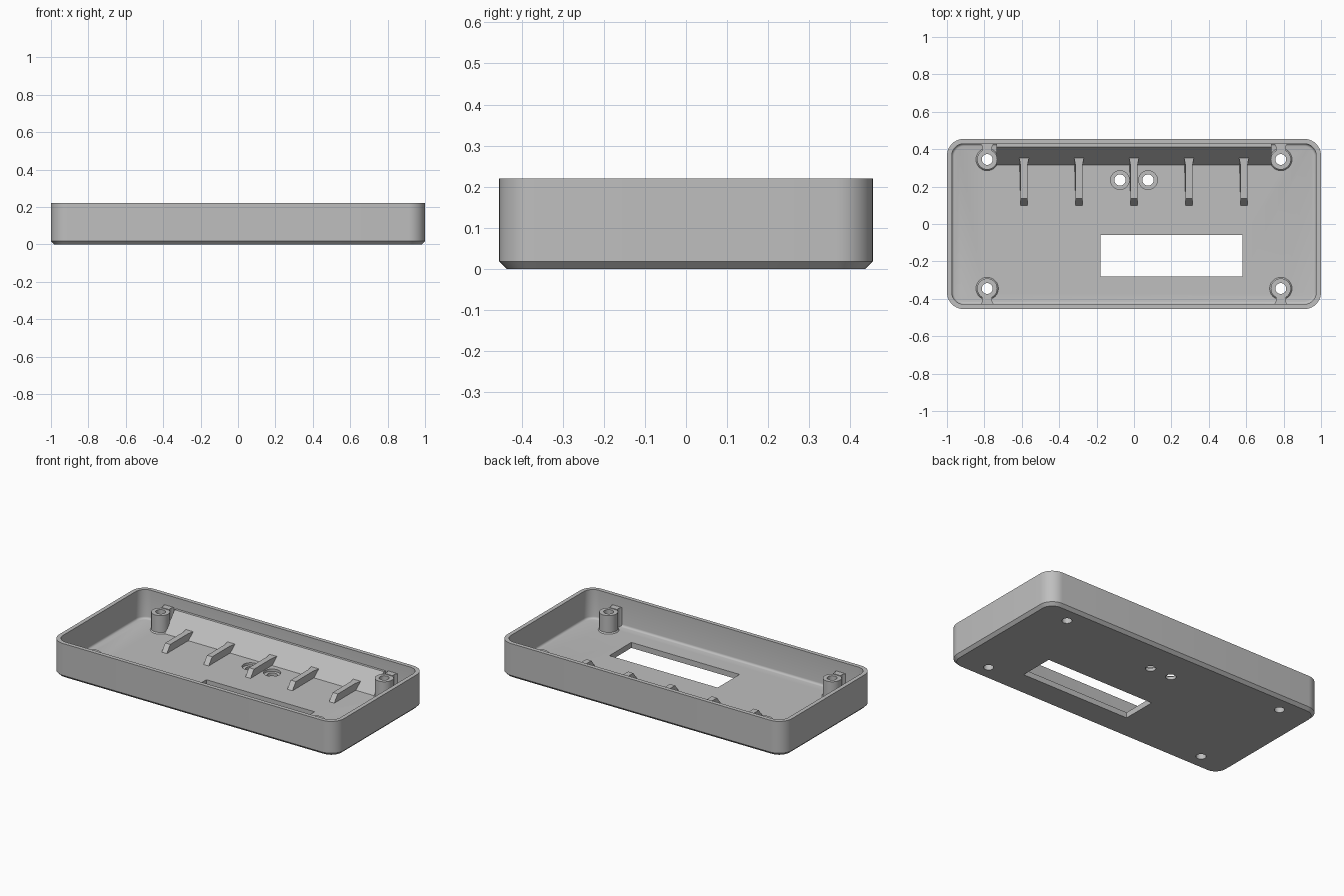
import bpy, bmesh, math
from mathutils import Matrix

if "Cube" in bpy.data.objects:
    bpy.data.objects.remove(bpy.data.objects["Cube"])

GREY = (0.52, 0.52, 0.52, 1)
plastic = bpy.data.materials.new("grey_plastic")
plastic.use_nodes = True
plastic.diffuse_color = GREY
plastic.node_tree.nodes["Principled BSDF"].inputs["Base Color"].default_value = GREY

HX, HY, TOP, FLOOR = 1.0, 0.455, 0.22, 0.035
WALL, RADIUS = 0.026, 0.09
POST_X, POST_Y, POST_TOP = 0.785, 0.345, 0.15


def finish(name, bm, smooth=True):
    bmesh.ops.recalc_face_normals(bm, faces=bm.faces)
    mesh = bpy.data.meshes.new(name)
    bm.to_mesh(mesh)
    bm.free()
    mesh.materials.append(plastic)
    obj = bpy.data.objects.new(name, mesh)
    bpy.context.collection.objects.link(obj)
    if smooth:
        shade(obj)
    return obj


def shade(obj):
    bpy.ops.object.select_all(action='DESELECT')
    obj.select_set(True)
    bpy.context.view_layer.objects.active = obj
    bpy.ops.object.shade_smooth_by_angle(angle=math.radians(32))


def rounded_loop(inset, z, steps=10):
    """Points of a rounded rectangle, inset from the outer wall."""
    r = RADIUS - inset
    pts = []
    for k, (sx, sy) in enumerate([(1, 1), (-1, 1), (-1, -1), (1, -1)]):
        for i in range(steps + 1):
            a = math.pi / 2 * (k + i / steps)
            pts.append((sx * (HX - RADIUS) + r * math.cos(a),
                        sy * (HY - RADIUS) + r * math.sin(a), z))
    return pts


def circle(r, z, n=32):
    return [(r * math.cos(2 * math.pi * i / n), r * math.sin(2 * math.pi * i / n), z)
            for i in range(n)]


def loft(loops, closed=False):
    """Join loops of points with quads; cap the ends or close into a ring."""
    bm = bmesh.new()
    rings = [[bm.verts.new(p) for p in loop] for loop in loops]
    pairs = list(zip(rings, rings[1:]))
    if closed:
        pairs.append((rings[-1], rings[0]))
    else:
        bm.faces.new(rings[0])
        bm.faces.new(rings[-1])
    for a, b in pairs:
        for i in range(len(a)):
            j = (i + 1) % len(a)
            bm.faces.new((a[i], a[j], b[j], b[i]))
    return bm


def prism(profile, x0, x1):
    """Extrude a (y, z) profile along x."""
    return loft([[(x, y, z) for y, z in profile] for x in (x0, x1)])


def cut(target, bm):
    cutter = finish("cutter", bm, False)
    cutter.hide_render = True
    mod = target.modifiers.new("cut", 'BOOLEAN')
    mod.operation = 'DIFFERENCE'
    mod.solver = 'EXACT'
    mod.object = cutter
    bpy.context.view_layer.objects.active = target
    bpy.ops.object.modifier_apply(modifier=mod.name)
    bpy.data.objects.remove(cutter)


def cylinder(r, x, y, z0, z1):
    bm = loft([circle(r, z0), circle(r, z1)])
    bm.transform(Matrix.Translation((x, y, 0)))
    return bm


# Tray: chamfered base, rounded walls, small fillet around the floor
FILLET = 0.014
loops = [rounded_loop(0.018, 0), rounded_loop(0, 0.018),
         rounded_loop(0, TOP), rounded_loop(WALL, TOP)]
for i in range(5):
    a = math.pi / 2 * i / 4
    loops.append(rounded_loop(WALL + FILLET * (1 - math.cos(a)),
                              FLOOR + FILLET * (1 - math.sin(a))))
tray = finish("tray", loft(loops), False)

# Display window
cut(tray, loft([[(-0.18, -0.28, z), (0.58, -0.28, z), (0.58, -0.06, z), (-0.18, -0.06, z)]
                for z in (-0.1, 0.1)]))

# Screw holes and the two counterbored centre holes
for sx in (-1, 1):
    for sy in (-1, 1):
        cut(tray, cylinder(0.029, sx * POST_X, sy * POST_Y, -0.1, 0.1))
    cut(tray, cylinder(0.05, sx * 0.075, 0.235, 0.02, 0.1))
    cut(tray, cylinder(0.03, sx * 0.075, 0.235, -0.1, 0.1))
shade(tray)

# Corner screw posts, each tied to the wall by a web
for sx, side in ((-1, "right"), (1, "left")):
    for sy, end in ((-1, "front"), (1, "back")):
        base = FLOOR - 0.01
        bm = loft([circle(0.029, base), circle(0.06, base), circle(0.06, FLOOR),
                   circle(0.054, FLOOR + 0.008), circle(0.054, POST_TOP),
                   circle(0.029, POST_TOP)], closed=True)
        bm.transform(Matrix.Translation((sx * POST_X, sy * POST_Y, 0)))
        finish(f"{end}_{side}_post", bm)
        plan = [(-0.027, 0.045), (0.027, 0.045), (0.027, 0.07),
                (0.04, 0.092), (-0.04, 0.092), (-0.027, 0.07)]
        web = loft([[(sx * POST_X + x, sy * (POST_Y + y), z) for x, y in plan]
                    for z in (base, POST_TOP + 0.004)])
        finish(f"{end}_{side}_post_web", web, False)

# Sloped ramp along the back wall
ramp = [(0.315, FLOOR - 0.01), (0.315, FLOOR), (0.413, 0.15), (0.44, 0.15), (0.44, FLOOR - 0.01)]
finish("back_ramp", prism(ramp, -0.735, 0.735), False)

# Support ribs, widening where they meet the ramp
rib = [(0.1, FLOOR - 0.01), (0.1, FLOOR), (0.135, 0.08), (0.31, 0.08), (0.353, 0.08),
       (0.353, FLOOR - 0.01), (0.31, FLOOR - 0.01)]
for i in range(-2, 3):
    bm = prism(rib, -0.018, 0.018)
    for v in bm.verts:
        if v.co.y > 0.33:
            v.co.x *= 1.45
    bm.transform(Matrix.Translation((i * 0.294, 0, 0)))
    finish(f"support_rib_{i + 3}", bm, False)
